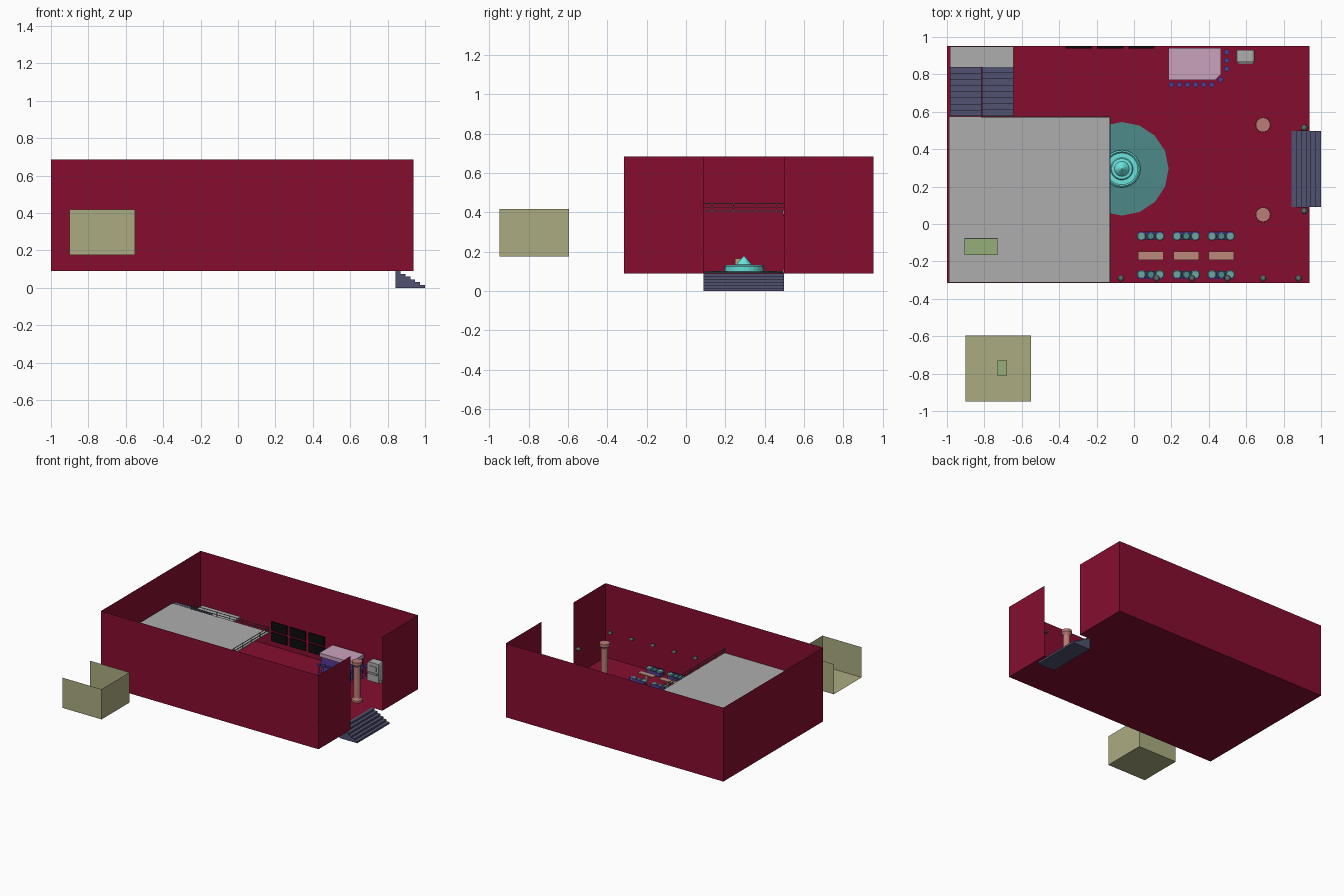
import bpy, bmesh, math
from mathutils import Matrix

if "Cube" in bpy.data.objects:
    bpy.data.objects.remove(bpy.data.objects["Cube"])

MATS = {}
def paint(ob, col):
    if col not in MATS:
        m = bpy.data.materials.new("paint_%d" % len(MATS))
        m.diffuse_color = (*col, 1)
        m.use_nodes = True
        m.node_tree.nodes["Principled BSDF"].inputs["Base Color"].default_value = m.diffuse_color
        MATS[col] = m
    ob.data.materials.append(MATS[col])

RED, OLIVE, SLATE = (.24, .004, .029), (.41, .41, .22), (.081, .083, .16)
AQUA, POOL, CUSHION = (.15, .78, .73), (.075, .25, .25), (.15, .38, .36)
PINK, ROSE, GREEN, PURPLE = (.59, .36, .5), (.5, .2, .18), (.3, .43, .19), (.09, .045, .3)
GREY, DARK, BLACK, WOOD = (.42, .42, .42), (.12, .14, .14), (.004, .004, .004), (.5, .25, .19)

def finish(name, bm, col):
    me = bpy.data.meshes.new(name)
    bm.to_mesh(me)
    bm.free()
    ob = bpy.data.objects.new(name, me)
    bpy.context.collection.objects.link(ob)
    paint(ob, col)
    return ob

def boxes(name, items, col=GREY):
    bm = bmesh.new()
    for x0, x1, y0, y1, z0, z1 in items:
        m = Matrix.Translation(((x0+x1)/2, (y0+y1)/2, (z0+z1)/2)) @ Matrix.Diagonal((x1-x0, y1-y0, z1-z0, 1))
        bmesh.ops.create_cube(bm, size=1, matrix=m)
    return finish(name, bm, col)

def sheets(name, faces, col):
    bm = bmesh.new()
    for f in faces:
        bm.faces.new([bm.verts.new(p) for p in f])
    bmesh.ops.remove_doubles(bm, verts=bm.verts, dist=1e-5)
    return finish(name, bm, col)

def prism(name, pts, vec, col=GREY):
    bm = bmesh.new()
    f = bm.faces.new([bm.verts.new(p) for p in pts])
    r = bmesh.ops.extrude_face_region(bm, geom=[f], use_keep_orig=True)
    bmesh.ops.translate(bm, vec=vec, verts=[v for v in r["geom"] if isinstance(v, bmesh.types.BMVert)])
    bmesh.ops.recalc_face_normals(bm, faces=bm.faces)
    return finish(name, bm, col)

def lathe(name, profile, centres, n, col):
    """Profile of (radius, z) turned about the vertical at every centre."""
    bm = bmesh.new()
    for cx, cy, cz in centres:
        rings = [[bm.verts.new((cx + r*math.cos(2*math.pi*i/n), cy + r*math.sin(2*math.pi*i/n), cz + z))
                  for i in range(n)] for r, z in profile]
        for a, b in zip(rings, rings[1:]):
            for i in range(n):
                j = (i+1) % n
                bm.faces.new((a[i], a[j], b[j], b[i]))
        bm.faces.new(rings[0][::-1])
        bm.faces.new(rings[-1])
    bmesh.ops.recalc_face_normals(bm, faces=bm.faces)
    return finish(name, bm, col)

def wall(a, b, z0, z1):
    return [(*a, z0), (*b, z0), (*b, z1), (*a, z1)]

# Open-topped hall with doorway gap and a notch for the entry steps
X0, X1, Y0, Y1, F, T = -1, .938, -.315, .953, .09, .685
D0, D1, S = .09, .498, .843
path = [(X1, D0), (X1, Y0), (X0, Y0), (X0, Y1), (X1, Y1), (X1, D1)]
sheets("hall_walls", [wall(a, b, F, T) for a, b in zip(path, path[1:])], RED)
sheets("hall_floor", [[(x, y, F) for x, y in path[::-1] + [(S, D0), (S, D1)]]], RED)
G = F + .002    # furniture sits just clear of the floor sheet

# Entry steps
pts = [(S, D0, 0), (S, D0, F)]
for i in range(6):
    x = S + (1-S)*(i+1)/6
    pts += [(x, D0, F*(6-i)/6), (x, D0, F*(5-i)/6)]
prism("entry_steps", pts, (0, D1-D0, 0), SLATE)

# Upper deck, landing and the two stair flights
DZ, LZ = .41, .25
boxes("upper_deck", [(-.99, -.125, -.312, .575, DZ-.006, DZ)])
boxes("stair_landing", [(-.985, -.645, .84, .95, LZ-.015, LZ)])
N = 8
step = (.84-.577)/N
boxes("lower_flight", [(-.813, -.645, .577+i*step, .577+(i+1)*step, max(G, F+(LZ-F)*(i-1)/N),
                        F+(LZ-F)*(i+1)/N) for i in range(N)], SLATE)
boxes("upper_flight", [(-.985, -.815, .84-(i+1)*step, .84-i*step, LZ+(DZ-LZ)*(i-1)/N,
                        LZ+(DZ-LZ)*(i+1)/N) for i in range(N)], SLATE)

# Deck railing
t, rx = .002, -.128
rail = []
for z in (DZ+.016, DZ+.036):
    rail += [(rx-t, rx+t, Y0+.005, .572, z-t, z+t), (-.815, rx, .572-t, .572+t, z-t, z+t)]
rail += [(rx-t, rx+t, .572-i*.11-t, .572-i*.11+t, DZ, DZ+.04) for i in range(9)]
rail += [(-.815+i*.114-t, -.815+i*.114+t, .572-t, .572+t, DZ, DZ+.04) for i in range(6)]
boxes("deck_railing", rail, DARK)

# Fountain
FC = [(-.065, .295, F)]
lathe("fountain_plinth", [(.25, .002), (.25, .008), (.125, .012)], FC, 16, POOL)
lathe("fountain_basin", [(.098, .012), (.1, .036), (.092, .042), (.085, .034), (.06, .034),
                         (.055, .042), (.04, .044), (.036, .05), (.002, .088)], FC, 24, AQUA)

# Entrance columns
lathe("entrance_columns", [(.04, .002), (.04, .018), (.03, .026), (.027, .035), (.025, .28), (.03, .288),
                           (.039, .3), (.039, .322)], [(.69, .05, F), (.69, .53, F)], 16, ROSE)

# Bar counter with chamfered corner, and stools
def counter(name, e, z, h, col):
    prism(name, [(.185+e, .94, z), (.185+e, .77+e, z), (.435-e/2, .77+e, z), (.465-e, .8+e/2, z),
                 (.465-e, .94, z)], (0, 0, h), col)
counter("bar_counter_base", .01, G, .13, PURPLE)
counter("bar_counter_top", 0, .22, .03, PINK)
seats = [(.2+.043*i, .745, F) for i in range(6)] + [(.463, .772, F)] + [(.495, .83+.044*i, F) for i in range(3)]
lathe("bar_stools", [(.013, .002), (.013, .005), (.003, .007), (.003, .07), (.015, .073), (.015, .085)],
      seats, 12, PURPLE)

# Cash machine with rounded shoulders
arch = [(.595+sx*.05-sx*.015*(1-math.cos(a)), .93, .228+.015*math.sin(a))
        for sx, angs in ((1, (0, .8, 1.57)), (-1, (1.57, .8, 0))) for a in angs]
prism("machine_body", [(.545, .93, G), (.645, .93, G)] + arch, (0, -.065, 0))
boxes("machine_panels", [(.562, .628, .86, .87, .18, .215), (.555, .635, .856, .87, .15, .165)])

# Wall screens in two rows
boxes("wall_screens", [(x, x+.14, .938, .948, z, z+.07) for x in (-.365, -.197, -.03) for z in (.135, .22)], BLACK)

# Booths: benches with round cushions either side of a table
bench, tables, side_c, mid_c = [], [], [], []
for gx in (.09, .28, .467):
    for cy, s in ((-.065, 1), (-.27, -1)):
        bench += [(gx-.06, gx+.06, cy-.018, cy+.018, G, .125),
                  (gx-.065, gx+.065, cy+s*.02-.004, cy+s*.02+.004, G, .14)]
        side_c += [(gx-.05, cy, .125), (gx+.048, cy, .125)]
        mid_c.append((gx, cy, .125))
    tables += [(gx-.068, gx+.068, -.192, -.148, .128, .136), (gx-.012, gx+.012, -.18, -.16, G, .128)]
boxes("booth_benches", bench, PURPLE)
boxes("booth_tables", tables, WOOD)
lathe("side_cushions", [(.021, 0), (.025, .004), (.025, .01), (.02, .014)], side_c, 16, CUSHION)
lathe("middle_cushions", [(.018, 0), (.021, .004), (.021, .008), (.017, .011)], mid_c, 16, POOL)

# Wall lamps: domed shade on a short bracket
lamps = [(-.07+.19*i, -.29, .305) for i in range(6)] + [(.91, .07, .305), (.91, .515, .305)]
lathe("wall_lamp_shades", [(.018, 0), (.017, .008), (.012, .015), (.004, .018)], lamps, 12, DARK)
brackets = [(x-.003, x+.003, Y0, y, .303, .309) for x, y, z in lamps[:6]]
brackets += [(x, X1, y-.003, y+.003, .303, .309) for x, y, z in lamps[6:]]
boxes("wall_lamp_brackets", brackets, DARK)

# Furniture on and below the deck
boxes("deck_desk", [(-.905, -.73, -.165, -.08, DZ, DZ+.05)], GREEN)
boxes("deck_desk_back", [(-.905, -.73, -.08, -.075, DZ, DZ+.055)], DARK)
boxes("small_cabinet", [(-.6, -.56, .25, .29, G, .165)], OLIVE)

# Detached side room, open on top and on its left
a, b, c, d, z0, z1 = -.9, -.55, -.95, -.595, .175, .418
sheets("side_room", [wall((a, c), (b, c), z0, z1), wall((b, c), (b, d), z0, z1), wall((b, d), (a, d), z0, z1),
                     [(a, c, z0), (a, d, z0), (b, d, z0), (b, c, z0)]], OLIVE)
boxes("side_room_table", [(-.73, -.68, -.81, -.73, z0+.002, z0+.05)], GREEN)
